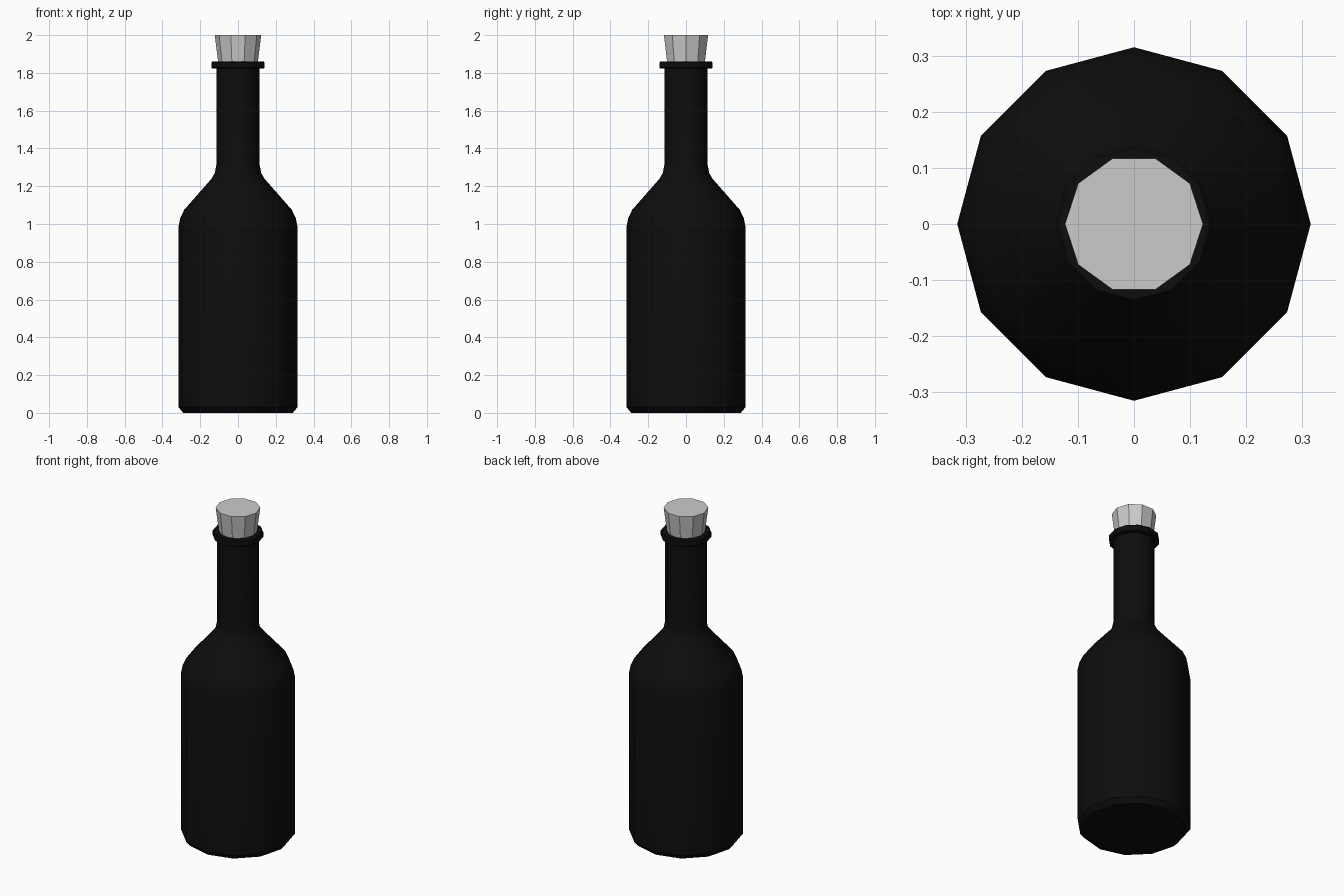
import bpy, bmesh
from math import cos, sin, tau

if "Cube" in bpy.data.objects:
    bpy.data.objects.remove(bpy.data.objects["Cube"])


def lathe(name, profile, sides, color=None, smooth=False):
    """Revolve (radius, z) points about z and cap both ends."""
    bm = bmesh.new()
    rings = [[bm.verts.new((r * cos(tau * i / sides), r * sin(tau * i / sides), z))
              for i in range(sides)] for r, z in profile]
    for a, b in zip(rings, rings[1:]):
        for i in range(sides):
            j = (i + 1) % sides
            bm.faces.new((a[i], a[j], b[j], b[i]))
    bm.faces.new(rings[0][::-1])
    bm.faces.new(rings[-1])
    bmesh.ops.recalc_face_normals(bm, faces=bm.faces[:])
    mesh = bpy.data.meshes.new(name)
    bm.to_mesh(mesh)
    bm.free()
    obj = bpy.data.objects.new(name, mesh)
    bpy.context.collection.objects.link(obj)
    if color:
        mat = bpy.data.materials.new(name + "_material")
        mat.diffuse_color = color
        mat.use_nodes = True
        mat.node_tree.nodes["Principled BSDF"].inputs["Base Color"].default_value = mat.diffuse_color
        mesh.materials.append(mat)
    if smooth:
        bpy.ops.object.select_all(action='DESELECT')
        obj.select_set(True)
        bpy.context.view_layer.objects.active = obj
        bpy.ops.object.shade_smooth_by_angle(angle=0.6)
    return obj


# Dark glass: chamfered base, body, rounded shoulder, neck, lip, short inner mouth
lathe("bottle", [
    (0.288, 0.005), (0.29, 0.0), (0.315, 0.03), (0.315, 0.985),
    (0.306, 1.03), (0.285, 1.075), (0.14, 1.24), (0.123, 1.27), (0.115, 1.31),
    (0.115, 1.822), (0.135, 1.822), (0.14, 1.828), (0.14, 1.855), (0.135, 1.861),
    (0.106, 1.861), (0.098, 1.78),
], 12, (0.004, 0.004, 0.004, 1), True)

# Tapered stopper
lathe("cork", [(0.096, 1.785), (0.123, 2.0)], 10)
